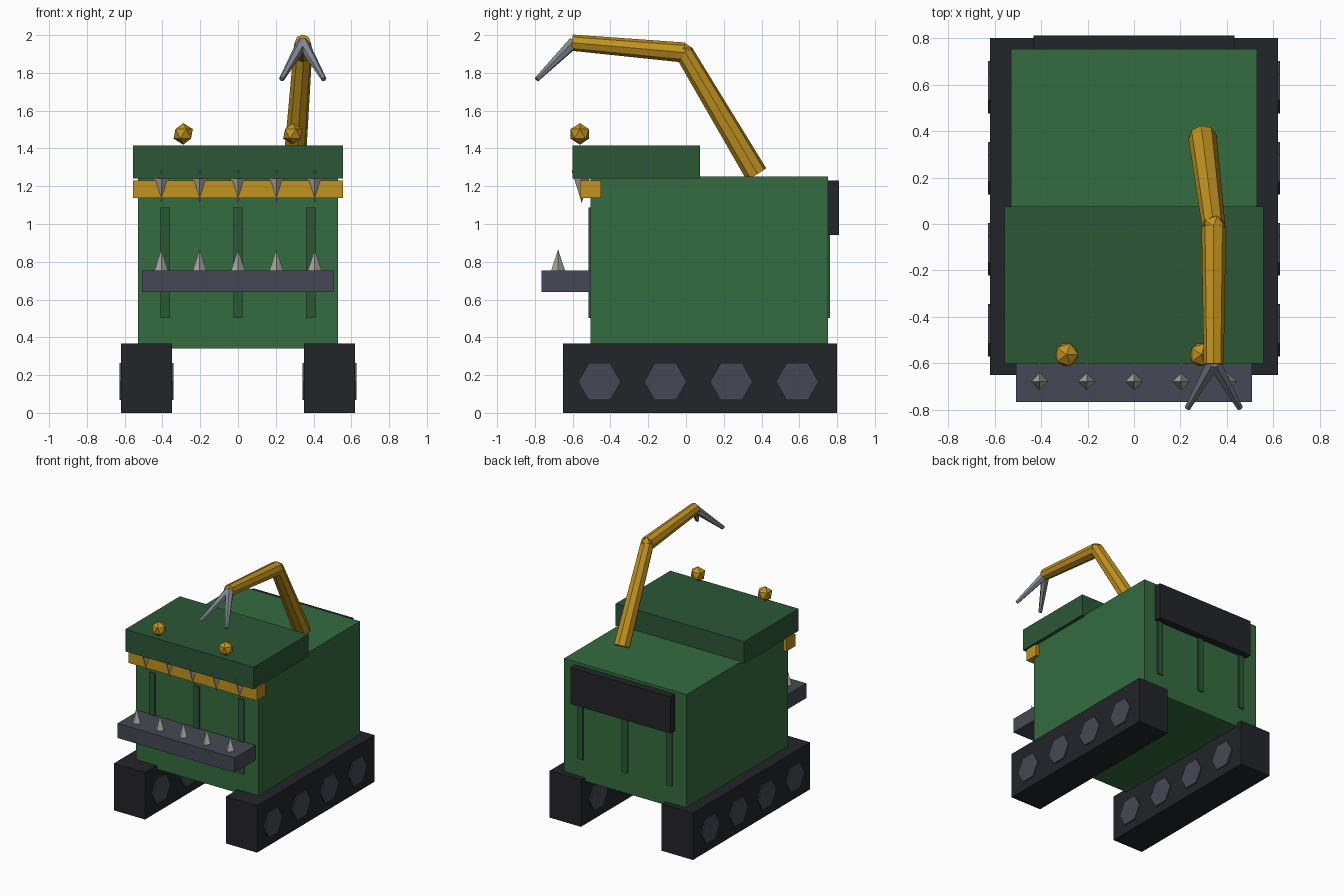
import bpy, bmesh, math
from mathutils import Vector, Matrix

if "Cube" in bpy.data.objects:
    bpy.data.objects.remove(bpy.data.objects["Cube"])


def material(name, rgb):
    m = bpy.data.materials.new(name)
    m.diffuse_color = (*rgb, 1)
    m.use_nodes = True
    m.node_tree.nodes["Principled BSDF"].inputs["Base Color"].default_value = m.diffuse_color
    return m


GREEN = material("body_green", (0.035, 0.15, 0.05))
DARK_GREEN = material("lid_green", (0.025, 0.095, 0.037))
BLACK = material("rubber", (0.017, 0.018, 0.022))
SLATE = material("slate_metal", (0.06, 0.066, 0.09))
YELLOW = material("yellow_paint", (0.54, 0.29, 0.013))
BONE = material("tooth_metal", (0.42, 0.42, 0.37))
STEEL = material("claw_steel", (0.22, 0.24, 0.28))


def finish(name, bm, mat):
    me = bpy.data.meshes.new(name)
    bm.to_mesh(me)
    bm.free()
    me.materials.append(mat)
    ob = bpy.data.objects.new(name, me)
    bpy.context.collection.objects.link(ob)
    return ob


def box(name, lo, hi, mat):
    lo, hi = Vector(lo), Vector(hi)
    bm = bmesh.new()
    bmesh.ops.create_cube(bm, size=1, matrix=Matrix.Translation((lo + hi) / 2)
                          @ Matrix.Diagonal((*(hi - lo), 1)))
    return finish(name, bm, mat)


def rod(name, a, b, r1, r2, sides, mat):
    a, b = Vector(a), Vector(b)
    d = b - a
    rot = d.to_track_quat('Z', 'Y').to_matrix().to_4x4()
    bm = bmesh.new()
    bmesh.ops.create_cone(bm, cap_ends=True, segments=sides, radius1=r1, radius2=r2,
                          depth=d.length, matrix=Matrix.Translation((a + b) / 2) @ rot)
    return finish(name, bm, mat)


def ball(name, c, r, mat):
    bm = bmesh.new()
    bmesh.ops.create_icosphere(bm, subdivisions=1, radius=r, matrix=Matrix.Translation(c))
    return finish(name, bm, mat)


# Tracks with hexagonal wheels
for side, s in (("left", -1), ("right", 1)):
    xs = sorted((s * 0.35, s * 0.62))
    box(f"{side}_track", (xs[0], -0.65, 0), (xs[1], 0.80, 0.367), BLACK)
    for i in range(4):
        y = -0.458 + 0.349 * i
        # points of the hexagon lie along y
        bm = bmesh.new()
        bmesh.ops.create_cone(
            bm, cap_ends=True, segments=6, radius1=0.113, radius2=0.113, depth=0.287,
            matrix=Matrix.Translation((s * 0.485, y, 0.165))
            @ Matrix.Rotation(math.pi / 2, 4, 'Y') @ Matrix.Rotation(math.pi / 2, 4, 'Z'))
        me = finish(f"{side}_wheel_{i + 1}", bm, SLATE).data
        ys = [v.co.y - y for v in me.vertices]
        if max(ys) < 0.11:  # keep points fore and aft
            me.transform(Matrix.Translation((0, y, 0.165)) @ Matrix.Rotation(math.pi / 6, 4, 'X')
                         @ Matrix.Translation((0, -y, -0.165)))

# Body, lid, rear panel, bumper and upper jaw
box("body", (-0.53, -0.505, 0.34), (0.53, 0.752, 1.252), GREEN)
box("lid", (-0.556, -0.60, 1.242), (0.556, 0.075, 1.415), DARK_GREEN)
box("rear_panel", (-0.433, 0.74, 0.943), (0.433, 0.81, 1.23), BLACK)
box("bumper", (-0.507, -0.765, 0.64), (0.507, -0.50, 0.755), SLATE)
box("upper_jaw", (-0.555, -0.56, 1.137), (0.555, -0.45, 1.23), YELLOW)

# Ribs on front and back
for i, x in enumerate((-0.386, 0, 0.386)):
    box(f"front_rib_{i + 1}", (x - 0.025, -0.515, 0.503), (x + 0.025, -0.49, 1.087), DARK_GREEN)
    box(f"back_rib_{i + 1}", (x - 0.025, 0.74, 0.503), (x + 0.025, 0.762, 1.087), DARK_GREEN)

# Four-sided teeth, lower pointing up and upper pointing down
for i in range(5):
    x = 0.203 * (i - 2)
    rod(f"lower_tooth_{i + 1}", (x, -0.677, 0.695), (x, -0.677, 0.866), 0.056, 0, 4, BONE)
    rod(f"upper_tooth_{i + 1}", (x, -0.552, 1.283), (x, -0.552, 1.112), 0.054, 0, 4, BONE)

# Lamps on the lid
for side, x in (("left", -0.29), ("right", 0.29)):
    ball(f"{side}_lamp", (x, -0.562, 1.477), 0.057, YELLOW)

# Crane arm with two-pronged claw
base, elbow, tip = (0.295, 0.372, 1.265), (0.343, -0.01, 1.908), (0.343, -0.603, 1.96)
rod("lower_arm", base, elbow, 0.061, 0.05, 8, YELLOW)
rod("upper_arm", elbow, tip, 0.053, 0.043, 8, YELLOW)
ball("elbow_joint", elbow, 0.053, YELLOW)
for side, s in (("left", -1), ("right", 1)):
    rod(f"{side}_claw", (0.343, -0.595, 1.96), (0.343 + s * 0.112, -0.79, 1.766),
        0.032, 0.014, 6, STEEL)
